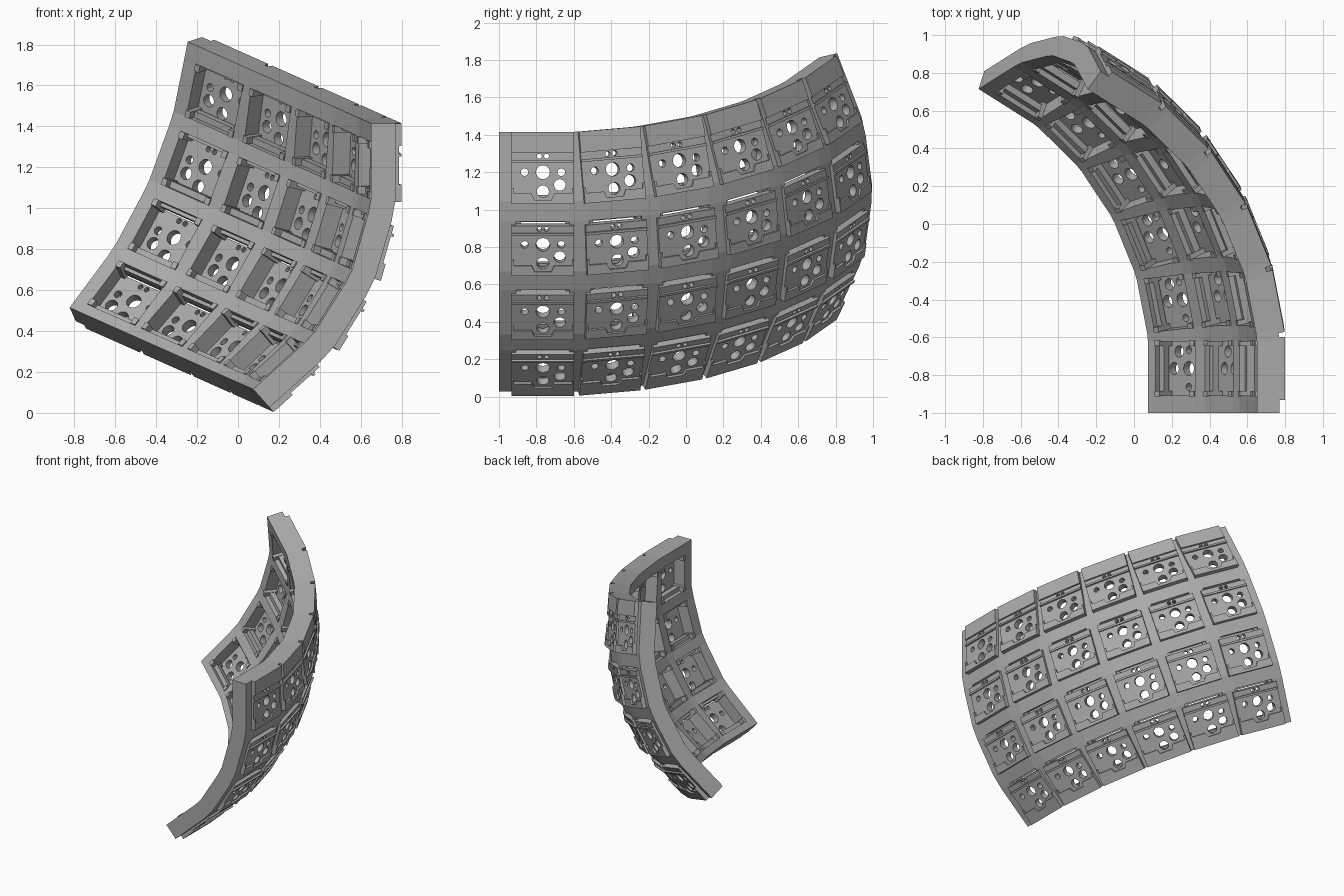
import bpy, bmesh, math
from mathutils import Matrix, Vector

cube = bpy.data.objects.get("Cube")
if cube:
    bpy.data.objects.remove(cube, do_unlink=True)

grey = bpy.data.materials.new("plain_grey")
grey.use_nodes = True
grey.diffuse_color = (0.4, 0.4, 0.4, 1)
grey.node_tree.nodes["Principled BSDF"].inputs["Base Color"].default_value = (0.4, 0.4, 0.4, 1)

COLS, ROWS = 6, 4
ROW_STEP, COL_STEP = math.radians(16), math.radians(12)
OUT, SHELL, INNER = 1.42, 1.39, 1.27        # radii of tiles, shell outside, shell inside
TILT = 1.5 * ROW_STEP
AXIS = Vector((math.sin(TILT), 0, math.cos(TILT)))
PIVOT = Vector((-1.083, -0.765, 1.406))     # point on the axis the columns turn about
CENTRE = Vector((-0.62, -0.765, 1.2))       # centre of the row arc in the first column


def cell(c, r):
    """Frame of a key cell: x across columns, y up the row, z outward radius."""
    a = r * ROW_STEP
    rows = Matrix.Translation(CENTRE) @ Matrix((
        (0, math.sin(a), math.cos(a), 0),
        (1, 0, 0, 0),
        (0, math.cos(a), -math.sin(a), 0),
        (0, 0, 0, 1)))
    turn = (Matrix.Translation(PIVOT) @ Matrix.Rotation(c * COL_STEP, 4, AXIS)
            @ Matrix.Translation(-PIVOT))
    return turn @ rows


def finish(bm, name):
    bmesh.ops.recalc_face_normals(bm, faces=bm.faces)
    me = bpy.data.meshes.new(name)
    bm.to_mesh(me)
    bm.free()
    me.materials.append(grey)
    return me


def place(name, me, matrix=None):
    ob = bpy.data.objects.new(name, me)
    bpy.context.collection.objects.link(ob)
    if matrix:
        ob.matrix_world = matrix
    return ob


def prism(bm, outline, low, high):
    """Straight prism on a flat outline."""
    face = bm.faces.new([bm.verts.new((x, y, low)) for x, y in outline])
    ext = bmesh.ops.extrude_face_region(bm, geom=[face])
    moved = [v for v in ext["geom"] if isinstance(v, bmesh.types.BMVert)]
    bmesh.ops.translate(bm, verts=moved, vec=(0, 0, high - low))


def box(bm, x0, x1, y0, y1, low, high):
    prism(bm, [(x0, y0), (x1, y0), (x1, y1), (x0, y1)], low, high)


# Curved lattice shell, open at every key pocket
POCKET, LOW, HIGH = 0.143, -0.155, 0.125
us = [(0, -0.235)] + [(c, s * POCKET) for c in range(COLS) for s in (-1, 1)] + [(COLS - 1, 0.22)]
ts = [(0, 0.215)] + [(r, t) for r in range(ROWS) for t in (HIGH, LOW)] + [(ROWS - 1, -0.21)]
bm = bmesh.new()
layers = [[[bm.verts.new(cell(c, r) @ Vector((u, t, h))) for r, t in ts] for c, u in us]
          for h in (SHELL, INNER)]
edges = {}
for i in range(len(us) - 1):
    for j in range(len(ts) - 1):
        if i % 2 and j % 2:
            continue
        loop = [(i, j), (i + 1, j), (i + 1, j + 1), (i, j + 1)]
        for layer in layers:
            bm.faces.new([layer[a][b] for a, b in loop])
        for k in range(4):
            edge = tuple(sorted((loop[k], loop[(k + 1) % 4])))
            edges[edge] = edges.get(edge, 0) + 1
for ((a, b), (c, d)), count in edges.items():
    if count == 1:                          # walls on rims and pockets
        bm.faces.new([layers[0][a][b], layers[0][c][d], layers[1][c][d], layers[1][a][b]])
place("curved_shell", finish(bm, "curved_shell"))

# Socket plate with switch holes, cut once and reused
W, BOTTOM, TOP, FLOOR = 0.167, -0.17, 0.105, 1.407
bm = bmesh.new()
box(bm, -W, W, BOTTOM, TOP, 1.36, FLOOR)
blank = place("plate_blank", finish(bm, "plate_blank"))
bm = bmesh.new()
holes = [(0, 0, 0.037), (-0.098, 0, 0.02), (0.098, 0, 0.02), (0, -0.103, 0.032),
         (0.09, -0.068, 0.031), (-0.019, 0.085, 0.013), (0.019, 0.085, 0.013)]
for x, y, rad in holes:
    bmesh.ops.create_cone(bm, cap_ends=True, segments=20, radius1=rad, radius2=rad, depth=0.3,
                          matrix=Matrix.Translation((x, y, 1.38)))
cutter = place("hole_cutter", finish(bm, "hole_cutter"))
cutter.hide_render = True
mod = blank.modifiers.new("holes", "BOOLEAN")
mod.operation, mod.solver, mod.object = "DIFFERENCE", "EXACT", cutter
graph = bpy.context.evaluated_depsgraph_get()
plate = bpy.data.meshes.new_from_object(blank.evaluated_get(graph))
plate.name = "socket_plate"
for ob in (blank, cutter):
    bpy.data.objects.remove(ob, do_unlink=True)

# Raised socket surround: notched lower lip and upper rib
bm = bmesh.new()
prism(bm, [(-W, BOTTOM), (W, BOTTOM), (W, -0.115), (0.06, -0.115), (0.045, -0.148),
           (-0.045, -0.148), (-0.06, -0.115), (-W, -0.115)], 1.38, OUT)
box(bm, -W, W, 0.052, 0.066, 1.38, OUT)
for s in (-1, 1):
    box(bm, *sorted((s * W, s * 0.155)), -0.115, -0.085, 1.38, OUT)
lip = finish(bm, "socket_lip")

# Clip bars and corner blocks inside each pocket
bm = bmesh.new()
box(bm, -0.146, 0.146, LOW - 0.003, LOW + 0.032, 1.30, 1.34)
box(bm, -0.146, 0.146, HIGH - 0.018, HIGH + 0.003, 1.30, 1.34)
for s in (-1, 1):
    for y in (LOW, HIGH - 0.035):
        box(bm, *sorted((s * 0.147, s * 0.118)), y, y + 0.035, 1.262, 1.365)
clips = finish(bm, "pocket_clips")

# End panels closing the first and last rows
bm = bmesh.new()
box(bm, -W, W, 0.103, 0.215, 1.36, OUT)
top_panel = finish(bm, "top_panel")
bm = bmesh.new()
box(bm, -W, W, -0.21, BOTTOM, 1.36, OUT)
bottom_panel = finish(bm, "bottom_panel")

for c in range(COLS):
    for r in range(ROWS):
        m = cell(c, r)
        parts = [plate, lip, clips]
        if r == 0:
            parts.append(top_panel)
        if r == ROWS - 1:
            parts.append(bottom_panel)
        for me in parts:
            place(f"{me.name}_{c + 1}_{r + 1}", me, m)
